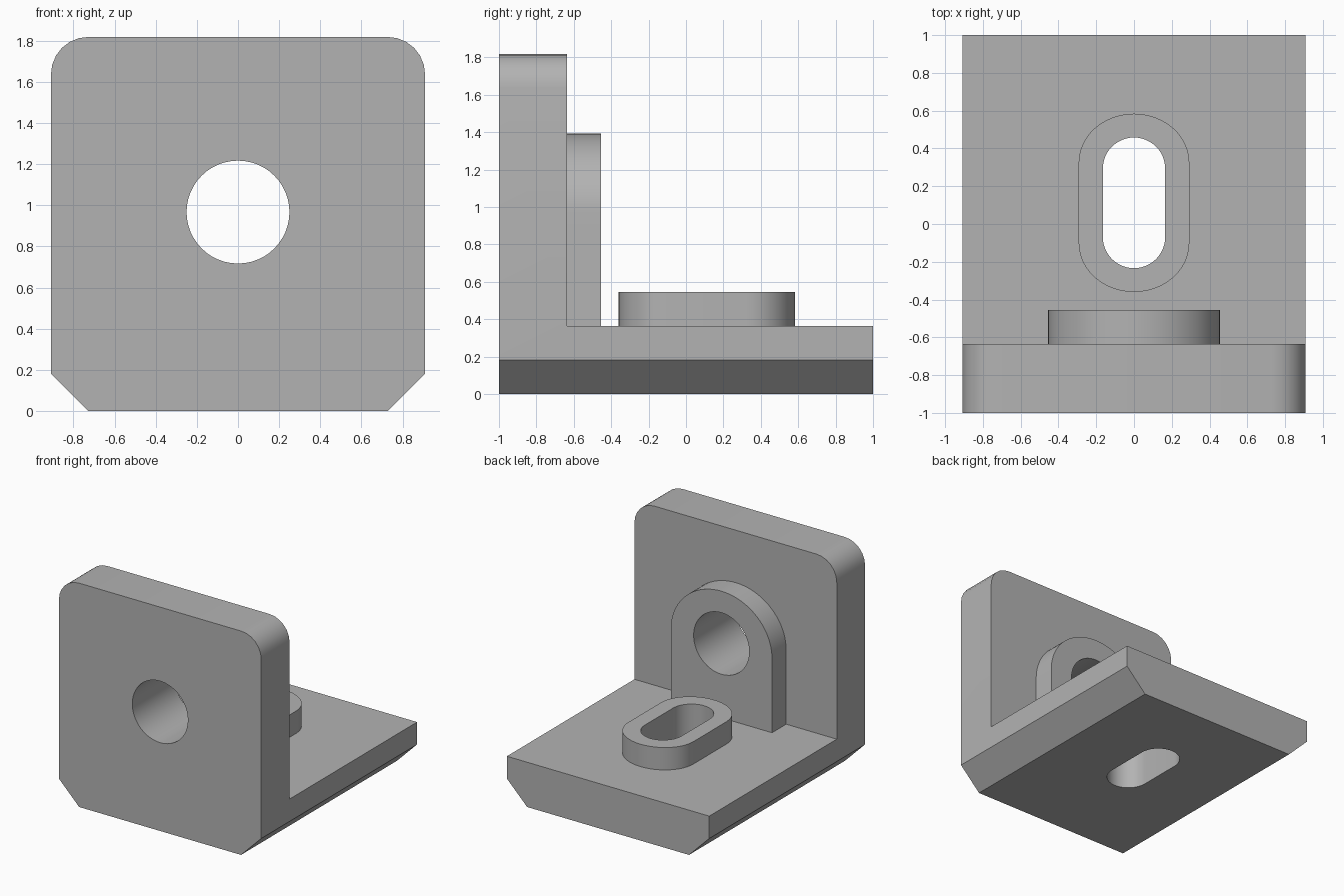
import bpy
from math import cos, sin, pi
from mathutils import Vector

if "Cube" in bpy.data.objects:
    bpy.data.objects.remove(bpy.data.objects["Cube"], do_unlink=True)

U = 2 / 11            # design module: bracket is 10 x 11 x 10 modules
W, BASE, BACK = 5 * U, 2 * U, -1 + 2 * U
HOLE_Z, SLOT_Y = 0.967, 0.112

grey = bpy.data.materials.new("plain grey")
grey.use_nodes = True
grey.diffuse_color = (0.45, 0.45, 0.45, 1)
grey.node_tree.nodes["Principled BSDF"].inputs["Base Color"].default_value = grey.diffuse_color


def arc(cx, cy, rx, ry, start, end, steps):
    """Points along an elliptical arc, angles in degrees."""
    return [(cx + rx * cos(a), cy + ry * sin(a)) for a in
            ((start + (end - start) * i / steps) * pi / 180 for i in range(steps + 1))]


def prism(name, outline, axis, low, high):
    """Extrude a closed outline along y (outline is x, z) or z (outline is x, y)."""
    place = (lambda p, d: Vector((p[0], d, p[1]))) if axis == "y" else (lambda p, d: Vector((p[0], p[1], d)))
    n = len(outline)
    verts = [place(p, d) for d in (low, high) for p in outline]
    faces = [list(reversed(range(n))), list(range(n, 2 * n))]
    faces += [[i, (i + 1) % n, n + (i + 1) % n, n + i] for i in range(n)]
    if axis == "y":
        faces = [f[::-1] for f in faces]
    mesh = bpy.data.meshes.new(name)
    mesh.from_pydata(verts, [], faces)
    mesh.materials.append(grey)
    obj = bpy.data.objects.new(name, mesh)
    bpy.context.collection.objects.link(obj)
    return obj


def combine(target, tool, operation):
    """Apply a boolean and discard the tool."""
    mod = target.modifiers.new(operation.lower(), "BOOLEAN")
    mod.operation, mod.object, mod.solver = operation, tool, "EXACT"
    bpy.ops.object.select_all(action="DESELECT")
    bpy.context.view_layer.objects.active = target
    target.select_set(True)
    bpy.ops.object.modifier_apply(modifier=mod.name)
    bpy.data.objects.remove(tool, do_unlink=True)


def slot(rx, ry, straight):
    """Long round-ended outline running along y."""
    return (arc(0, SLOT_Y + straight, rx, ry, 0, 180, 24)
            + arc(0, SLOT_Y - straight, rx, ry, 180, 360, 24))


# Bracket block: rounded top corners, chamfered bottom corners
outline = [(W - U, 0), (W, U)]
outline += arc(W - U, 9 * U, U, U, 0, 90, 6) + arc(U - W, 9 * U, U, U, 90, 180, 6)
outline += [(-W, U), (U - W, 0)]
bracket = prism("angle_bracket", outline, "y", -1, 1)

# Clear the space behind the upright and above the base plate
clearance = prism("clearance", [(-2, BASE), (2, BASE), (2, 3), (-2, 3)], "y", BACK, 2)
combine(bracket, clearance, "DIFFERENCE")

# Arched boss behind the upright
arch = [(-2.5 * U, U), (2.5 * U, U)] + arc(0, HOLE_Z, 2.5 * U, 0.425, 0, 180, 40)
combine(bracket, prism("arched_boss", arch, "y", BACK - U, BACK + U), "UNION")

# Raised oval boss on the base plate
combine(bracket, prism("slot_boss", slot(0.293, 0.26, 0.212), "z", U, 3 * U), "UNION")

# Round hole through the upright, slot through the base
combine(bracket, prism("round_hole", arc(0, HOLE_Z, 0.25, 0.25, 0, 352.5, 47), "y", -1.2, 0), "DIFFERENCE")
combine(bracket, prism("slot_hole", slot(0.165, 0.165, 0.181), "z", -0.2, 1), "DIFFERENCE")

bpy.ops.object.shade_smooth_by_angle(angle=pi / 6)
